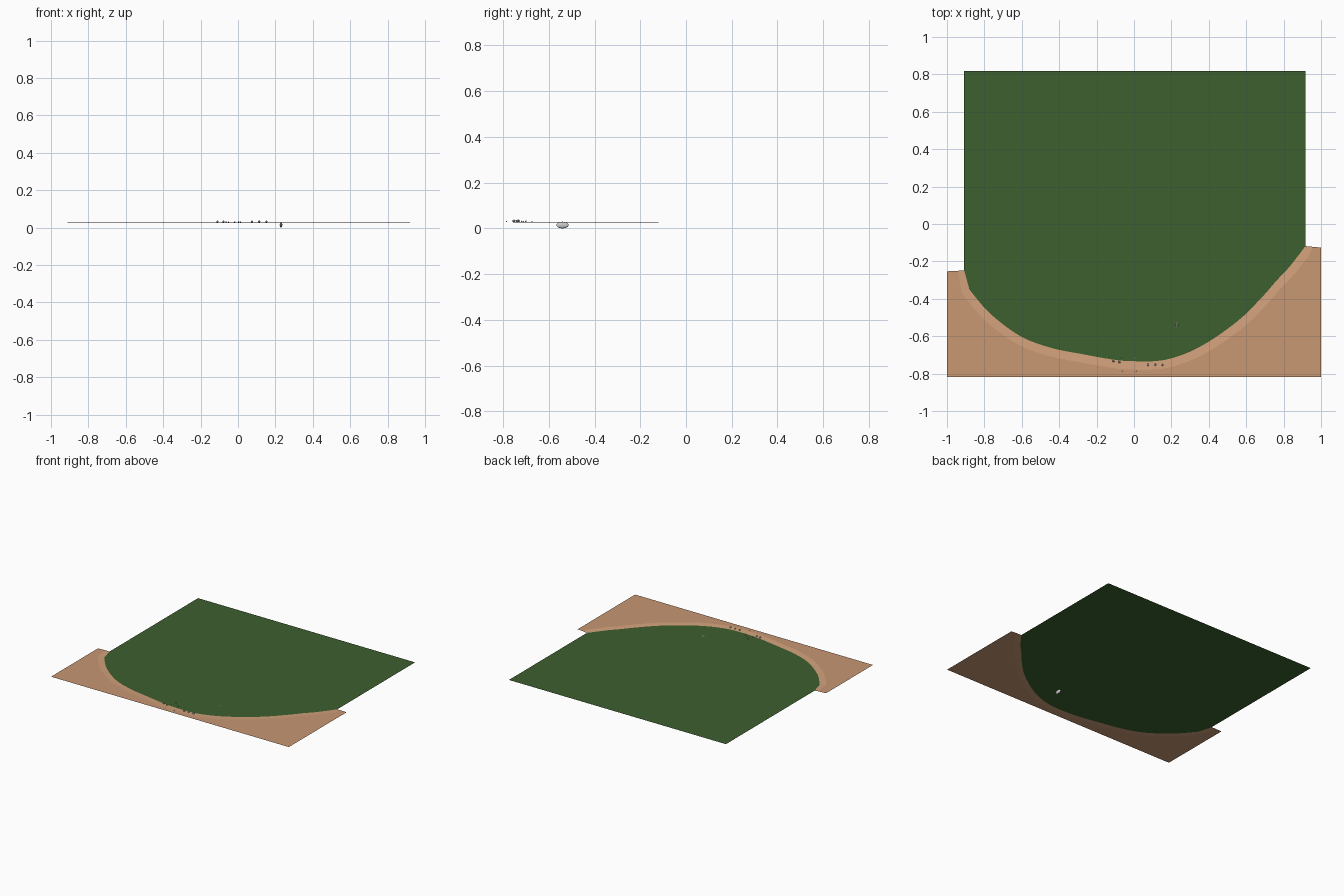
import bpy, bmesh, math
from mathutils import Vector

if "Cube" in bpy.data.objects:
    bpy.data.objects.remove(bpy.data.objects["Cube"])

def material(name, col):
    m = bpy.data.materials.new(name)
    m.diffuse_color = (*col, 1)
    m.use_nodes = True
    m.node_tree.nodes["Principled BSDF"].inputs["Base Color"].default_value = m.diffuse_color
    return m

def make(name, verts, faces, mat=None):
    me = bpy.data.meshes.new(name)
    me.from_pydata(verts, [], faces)
    if mat:
        me.materials.append(mat)
    ob = bpy.data.objects.new(name, me)
    bpy.context.collection.objects.link(ob)
    return ob

def smooth_line(p, n=4):
    # Catmull-Rom through the given points
    out = []
    for i in range(len(p) - 1):
        a, b, c, d = p[max(i - 1, 0)], p[i], p[i + 1], p[min(i + 2, len(p) - 1)]
        for k in range(n):
            t = k / n
            out.append(0.5 * (2 * b + (c - a) * t + (2 * a - 5 * b + 4 * c - d) * t * t
                              + (3 * b - a - 3 * c + d) * t ** 3))
    return out + [p[-1]]

green = material("water_green", (0.045, 0.115, 0.028))
sand = material("sand", (0.58, 0.31, 0.17))
wet = material("shore_sand", (0.65, 0.36, 0.20))

# Shoreline, left to right
pts = [(-.88, -.35), (-.77, -.478), (-.607, -.6), (-.44, -.663), (-.28, -.695),
       (-.13, -.722), (-.02, -.733), (.163, -.727), (.35, -.658), (.548, -.524),
       (.68, -.396), (.76, -.305), (.83, -.23), (.917, -.118)]
shore = [Vector((-.908, -.247))] + smooth_line([Vector(p) for p in pts])
N = len(shore)
Z_WATER, Z_SAND = 0.0255, 0.028

# Water sheet, ending at the shoreline
make("water", [(p.x, p.y, Z_WATER) for p in shore] + [(p.x, .817, Z_WATER) for p in shore],
     [(i, i + 1, N + i + 1, N + i) for i in range(N - 1)], green)

# Shore strip, sloping gently to the water
outer = []
for i, p in enumerate(shore):
    t = (shore[min(i + 1, N - 1)] - shore[max(i - 1, 0)]).normalized()
    outer.append(p + Vector((t.y, -t.x)) * 0.045)
outer[0] = Vector((-.94, -.25))
outer[-1] = Vector((.955, -.122))
make("shore_strip", [(p.x, p.y, Z_SAND) for p in outer] + [(p.x, p.y, Z_WATER) for p in shore],
     [(i, i + 1, N + i + 1, N + i) for i in range(N - 1)], wet)

# Flat beach down to the front edge
top = [Vector((-1, -.253))] + outer + [Vector((1, -.126))]
M = len(top)
make("beach", [(p.x, -.817, Z_SAND) for p in top] + [(p.x, p.y, Z_SAND) for p in top],
     [(i, i + 1, M + i + 1, M + i) for i in range(M - 1)], sand)

def blob(name, loc, size, sub):
    bm = bmesh.new()
    bmesh.ops.create_icosphere(bm, subdivisions=sub, radius=1)
    for v in bm.verts:
        v.co = Vector(loc) + Vector([v.co[k] * size[k] for k in range(3)])
    me = bpy.data.meshes.new(name)
    bm.to_mesh(me)
    bm.free()
    ob = bpy.data.objects.new(name, me)
    bpy.context.collection.objects.link(ob)
    return ob

# Pebbles along the shore: x, y, radius
pebbles = [(-.11, -.733, .007), (-.078, -.738, .007), (.075, -.753, .007), (.113, -.752, .007),
           (.152, -.752, .007), (-.062, -.785, .003), (.013, -.785, .003), (-.05, -.674, .003),
           (-.018, -.7, .004), (.004, -.718, .004), (-.065, -.71, .003)]
for i, (x, y, r) in enumerate(pebbles):
    blob(f"pebble_{i + 1}", (x, y, Z_SAND + r * .6), (r, r, r * .9), 1)

# Floating hull, mostly under the surface
hull = blob("hull", (.23, -.54, .0145), (.007, .027, .0145), 3)
for poly in hull.data.polygons:
    poly.use_smooth = True
